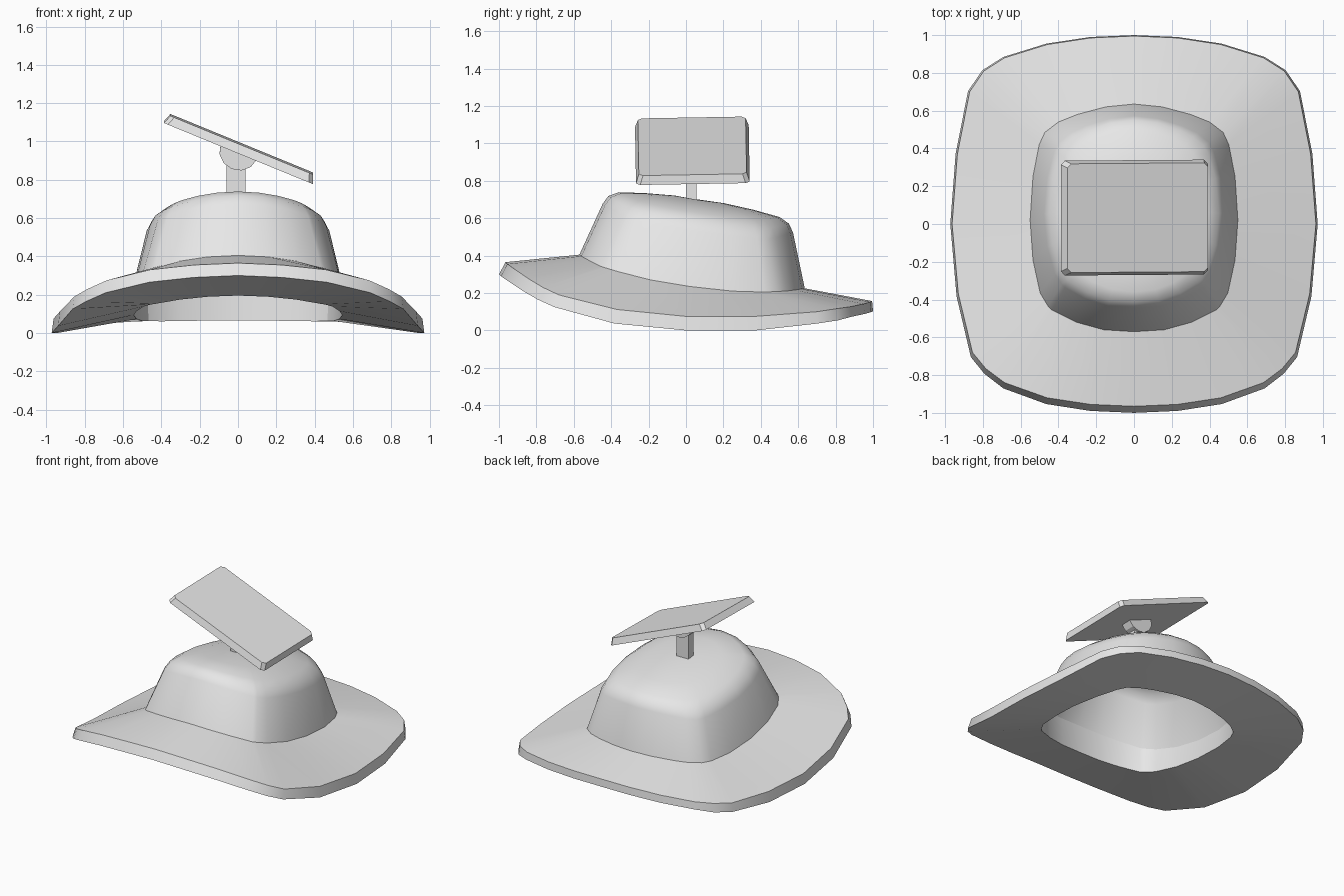
import bpy, bmesh, math
from mathutils import Matrix

if "Cube" in bpy.data.objects:
    bpy.data.objects.remove(bpy.data.objects["Cube"])

grey = bpy.data.materials.new("light_grey")
grey.diffuse_color = (0.8, 0.8, 0.8, 1)
grey.use_nodes = True
grey.node_tree.nodes["Principled BSDF"].inputs["Base Color"].default_value = grey.diffuse_color


def loft(name, rings, caps=(True, True), closed=False, smooth=None, matrix=None):
    """Skin a list of equal-length point rings; cap the ends or join last to first."""
    bm = bmesh.new()
    vs = [[bm.verts.new(p) for p in r] for r in rings]
    pairs = list(zip(vs, vs[1:])) + ([(vs[-1], vs[0])] if closed else [])
    n = len(rings[0])
    for a, b in pairs:
        for i in range(n):
            j = (i + 1) % n
            bm.faces.new((a[i], a[j], b[j], b[i]))
    if caps[0]:
        bm.faces.new(vs[0][::-1])
    if caps[1]:
        bm.faces.new(vs[-1])
    bmesh.ops.recalc_face_normals(bm, faces=bm.faces[:])
    me = bpy.data.meshes.new(name)
    bm.to_mesh(me)
    bm.free()
    ob = bpy.data.objects.new(name, me)
    bpy.context.collection.objects.link(ob)
    me.materials.append(grey)
    if matrix:
        ob.matrix_world = matrix
    if smooth:
        bpy.ops.object.select_all(action='DESELECT')
        ob.select_set(True)
        bpy.context.view_layer.objects.active = ob
        bpy.ops.object.shade_smooth_by_angle(angle=math.radians(smooth))
    return ob


def mirror(half):
    """Close a right-hand outline (front to back) across x = 0."""
    return half + [(-x, y, z) for x, y, z in half[-2:0:-1]]


# Outline of the brim edge and of the crown base, right half, front to back
edge = mirror([(0, -.965, .365), (.23, -.955, .355), (.46, -.92, .33), (.685, -.84, .275),
               (.785, -.765, .23), (.855, -.68, .19), (.93, -.37, .112), (.963, 0, .075),
               (.935, .37, .075), (.87, .70, .10), (.795, .81, .117), (.685, .88, .127),
               (.46, .95, .142), (.23, .985, .152), (0, .995, .157)])
base = mirror([(0, -.57, .405), (.16, -.56, .397), (.305, -.52, .375), (.435, -.455, .342),
               (.455, -.435, .336), (.497, -.365, .315), (.535, -.19, .27), (.55, .02, .235),
               (.535, .25, .21), (.502, .42, .205), (.472, .485, .208), (.40, .54, .211),
               (.30, .58, .216), (.15, .62, .222), (0, .635, .225)])

# Brim: thick ring with a hole underneath
edge_low = [(x * 1.01, y * (1.036 if y < 0 else 1.005),
             z - (.065 if y < -.6 else .075 if y < .5 else .063 if y < .85 else .054))
            for x, y, z in edge]
hole = [(x * .99, y * .99, z - (.142 - .05 * y + .12 * y * y)) for x, y, z in base]
loft("brim", [edge, edge_low, hole, base], caps=(False, False), closed=True, smooth=25)


# Crown: open shell rising to a curved, back-sloping top
def top_z(x, y):
    return .714 - .13 * y - .17 * y * y - .5 * x * x


def crown_ring(half_w, front, back, drop, roundness):
    cy, hy = (front + back) / 2, (back - front) / 2
    pts = []
    for x, y, z in base:
        u, v = x / .55, (y - .0325) / .6025
        k = math.hypot(u, v) ** -roundness
        px, py = u * k * half_w, cy + v * k * hy
        pts.append((px, py, top_z(px, py) - drop))
    return pts


loft("crown", [base,
               crown_ring(.477, -.445, .572, .06, .25),
               crown_ring(.45, -.415, .55, .02, .35),
               crown_ring(.39, -.36, .50, 0, .5),
               crown_ring(.26, -.22, .36, 0, .8),
               crown_ring(.12, -.06, .20, 0, 1)], caps=(False, True), smooth=35)

# Post on top of the crown
loft("post", [[(-.06, 0, z), (.04, 0, z), (.04, .055, z), (-.06, .055, z)] for z in (.66, .89)])

# Tilted panel with chamfered corners, and the half-round hinge below it
tilt = (Matrix.Translation((.002, .034, .942)) @ Matrix.Rotation(math.radians(1), 4, 'X')
        @ Matrix.Rotation(math.radians(22.3), 4, 'Y'))


def plate(w, d, z, c=.022):
    return [(w, d - c, z), (w - c, d, z), (c - w, d, z), (-w, d - c, z),
            (-w, c - d, z), (c - w, -d, z), (w - c, -d, z), (w, c - d, z)]


loft("panel", [plate(.42, .304, 0), plate(.403, .288, .047)], matrix=tilt)
arc = [math.pi * (1 + i / 6) for i in range(7)]
loft("hinge", [[(.102 * math.cos(a), y, .095 * math.sin(a) + .003) for a in arc]
               for y in (-.045, .035)], matrix=tilt)
